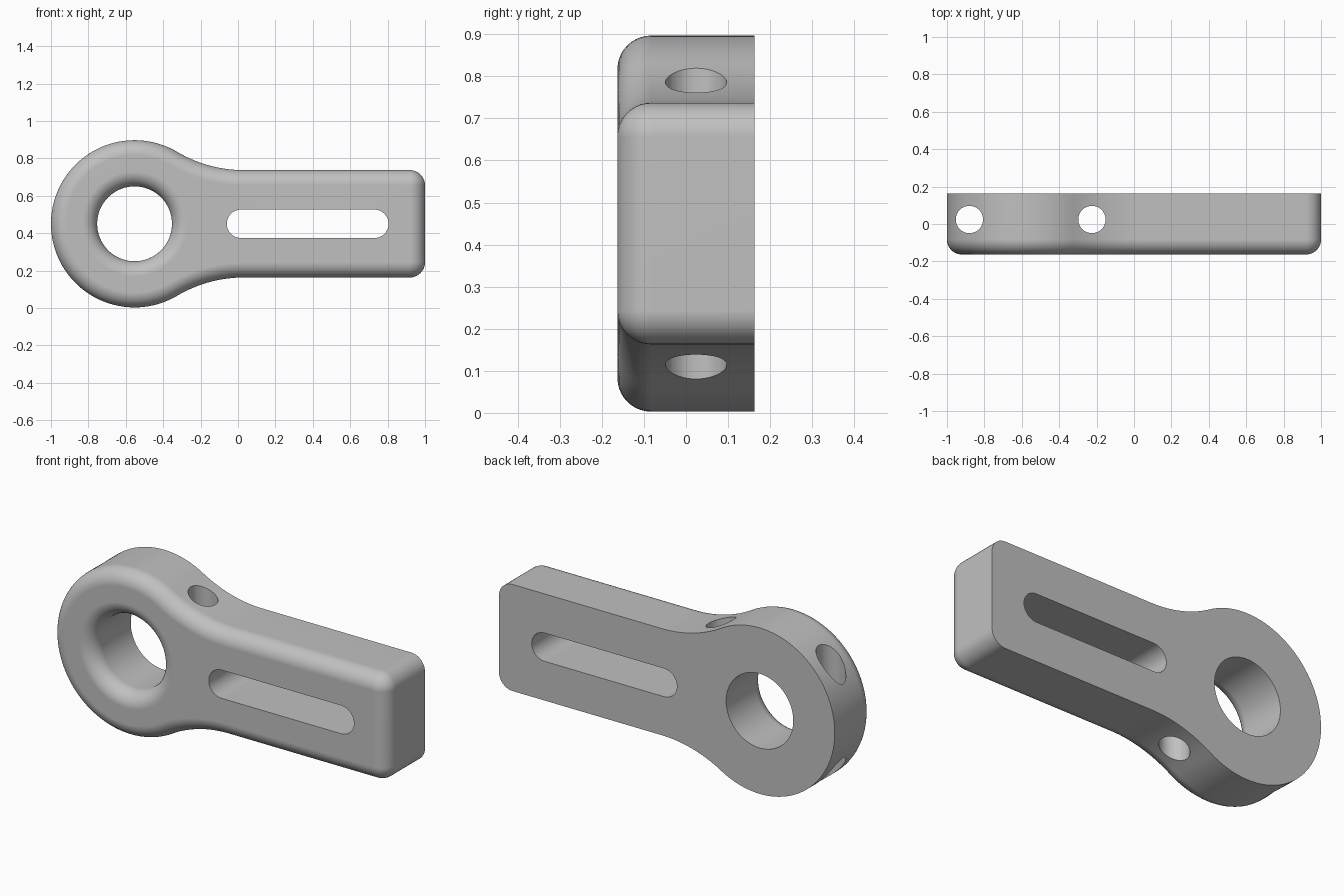
import bpy, bmesh, math

if "Cube" in bpy.data.objects:
    bpy.data.objects.remove(bpy.data.objects["Cube"])

CX, CZ = -0.553, 0.45        # ring centre
R, ARM, BLEND = 0.447, 0.287, 0.70   # ring radius, arm half height, neck radius
CORNER, FILLET = 0.0815, 0.08
BACK, FRONT = 0.163, -0.163

grey = bpy.data.materials.new("grey metal")
grey.diffuse_color = (0.53, 0.53, 0.53, 1)
grey.use_nodes = True
grey.node_tree.nodes["Principled BSDF"].inputs["Base Color"].default_value = grey.diffuse_color


def arc(cx, cz, r, a0, a1, n):
    return [(cx + r * math.cos(a0 + (a1 - a0) * i / n),
             cz + r * math.sin(a0 + (a1 - a0) * i / n)) for i in range(n + 1)]


def outline(d):
    """Lever outline shrunk by d, relative to the centre line."""
    nz = ARM + BLEND
    nx = CX + math.sqrt((R + BLEND) ** 2 - nz ** 2)
    t = math.atan2(nz, nx - CX)
    corner = arc(1 - CORNER, ARM - CORNER, CORNER - d, 0, math.pi / 2, 10)
    neck = arc(nx, nz, BLEND + d, -math.pi / 2, t - math.pi, 18)
    ring = arc(CX, 0, R - d, t, math.pi, 40)
    half = corner + neck + ring[1:]
    return half + [(x, -z) for x, z in reversed(half[:-1])]


def loft(name, loops):
    """Skin matching closed loops of 3D points and cap both ends."""
    bm = bmesh.new()
    rows = [[bm.verts.new(p) for p in loop] for loop in loops]
    n = len(rows[0])
    for a, b in zip(rows, rows[1:]):
        for i in range(n):
            j = (i + 1) % n
            bm.faces.new((a[i], a[j], b[j], b[i]))
    bm.faces.new(rows[0])
    bm.faces.new(rows[-1])
    bmesh.ops.recalc_face_normals(bm, faces=bm.faces)
    me = bpy.data.meshes.new(name)
    bm.to_mesh(me)
    bm.free()
    me.materials.append(grey)
    ob = bpy.data.objects.new(name, me)
    bpy.context.collection.objects.link(ob)
    return ob


def at_y(points, y):
    return [(x, y, z + CZ) for x, z in points]


# Lever body with rounded front rim
loops = [at_y(outline(0), BACK)]
for i in range(11):
    a = math.pi / 2 * i / 10
    loops.append(at_y(outline(FILLET * (1 - math.cos(a))),
                      FRONT + FILLET * (1 - math.sin(a))))
body = loft("lever_body", loops)

# Bore flaring out towards the front
bore = [(0.2, 0.3)]
for i in range(11):
    a = math.pi / 2 * i / 10
    bore.append((0.2 + FILLET * (1 - math.cos(a)), FRONT + FILLET * (1 - math.sin(a))))
bore.append((0.28, -0.3))
cutters = [loft("bore_cutter", [at_y(arc(CX, 0, r, 0, math.tau, 80)[:-1], y) for r, y in bore])]

# Long slot through the arm
slot = (arc(0.729, 0, 0.076, -math.pi / 2, math.pi / 2, 20)
        + arc(0.016, 0, 0.076, math.pi / 2, 3 * math.pi / 2, 20))
cutters.append(loft("slot_cutter", [at_y(slot, y) for y in (0.3, -0.3)]))

# Vertical cross holes on both sides of the bore
for x in (-0.88, -0.225):
    circle = arc(x, 0.024, 0.073, 0, math.tau, 40)[:-1]
    cutters.append(loft("cross_hole_cutter", [[(px, py, z) for px, py in circle] for z in (-0.2, 1.1)]))

# Cut, then smooth with crisp edges
bpy.context.view_layer.objects.active = body
body.select_set(True)
for c in cutters:
    m = body.modifiers.new("cut", 'BOOLEAN')
    m.operation, m.solver, m.object = 'DIFFERENCE', 'EXACT', c
    bpy.ops.object.modifier_apply(modifier=m.name)
    bpy.data.objects.remove(c)
bpy.ops.object.shade_smooth_by_angle(angle=math.radians(30))
w = body.modifiers.new("even_normals", 'WEIGHTED_NORMAL')
w.keep_sharp = True
